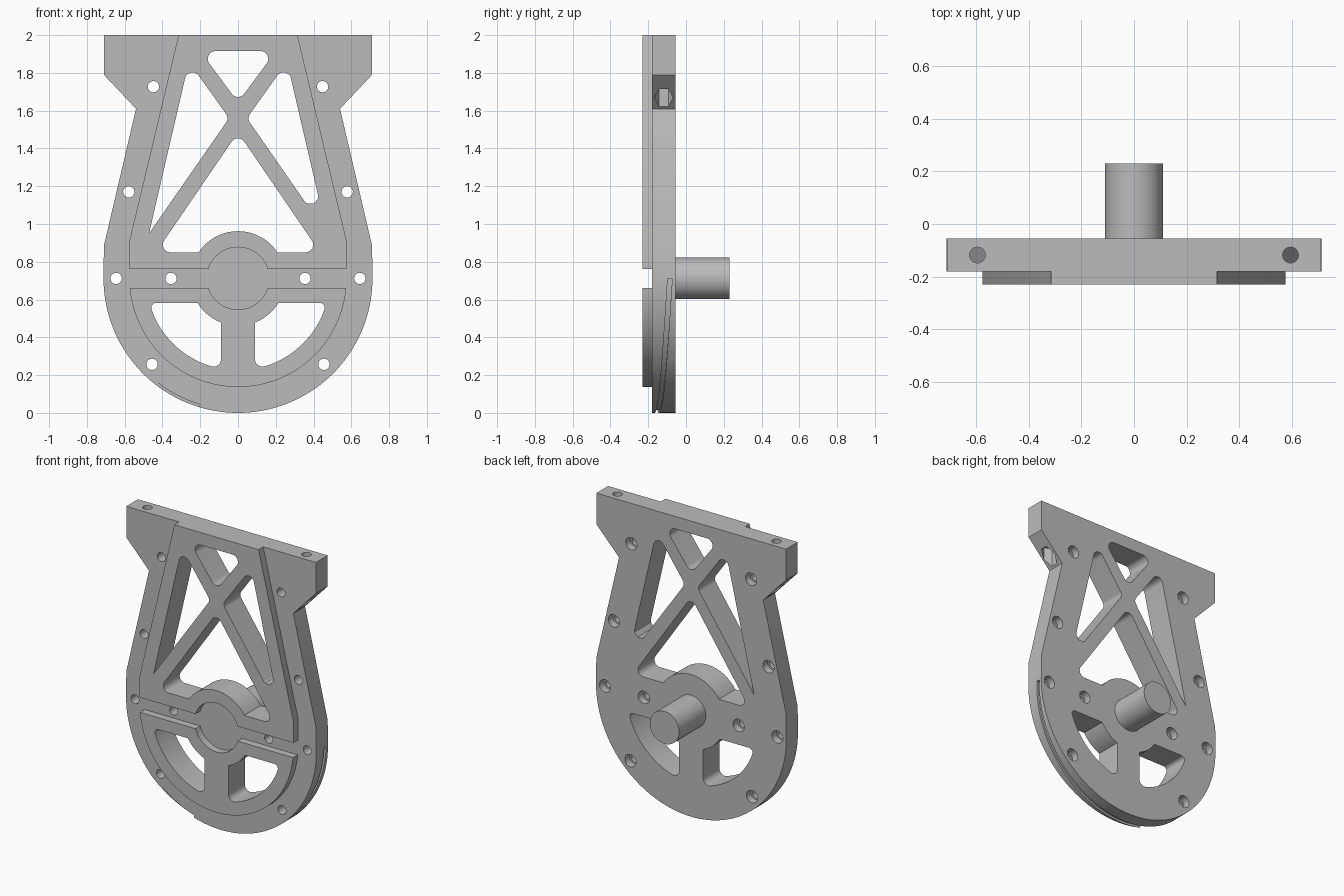
import bpy, bmesh, math
from mathutils import Vector

cube = bpy.data.objects.get("Cube")
if cube:
    bpy.data.objects.remove(cube, do_unlink=True)

CZ, R = 0.712, 0.712              # hub height and outer radius
BACK, FACE, FRONT = -0.055, -0.18, -0.23

grey = bpy.data.materials.new("plain grey")
grey.use_nodes = True
COLOUR = (0.5, 0.5, 0.5, 1)
grey.diffuse_color = COLOUR
grey.node_tree.nodes["Principled BSDF"].inputs["Base Color"].default_value = COLOUR


def arc(radius, start, end, steps, x=0, z=CZ):
    """Points along an arc, angles in degrees."""
    angles = [math.radians(start + (end - start) * i / steps) for i in range(steps + 1)]
    return [(x + radius * math.cos(a), z + radius * math.sin(a)) for a in angles]


def circle(x, z, radius, sides=32, turn=0):
    return arc(radius, turn, turn + 360, sides, x, z)[:-1]


def rounded(points, steps=8):
    """Fillet each corner that carries a radius as its third value."""
    out = []
    for i, p in enumerate(points):
        here = Vector(p[:2])
        if len(p) < 3:
            out.append(tuple(here))
            continue
        u = (Vector(points[i - 1][:2]) - here).normalized()
        v = (Vector(points[(i + 1) % len(points)][:2]) - here).normalized()
        half = u.angle(v) / 2
        centre = here + (u + v).normalized() * p[2] / math.sin(half)
        a = here + u * p[2] / math.tan(half) - centre
        b = here + v * p[2] / math.tan(half) - centre
        for k in range(steps + 1):
            out.append(tuple(centre + a.lerp(b, k / steps).normalized() * p[2]))
    return out


def mirror(points):
    return [(-p[0], *p[1:]) for p in points]


def loft(name, rings):
    """Closed solid through a list of equal rings."""
    bm = bmesh.new()
    rows = [[bm.verts.new(p) for p in ring] for ring in rings]
    n = len(rows[0])
    for lo, hi in zip(rows, rows[1:]):
        for i in range(n):
            j = (i + 1) % n
            bm.faces.new((lo[i], lo[j], hi[j], hi[i]))
    bm.faces.new(rows[0])
    bm.faces.new(rows[-1])
    bmesh.ops.recalc_face_normals(bm, faces=bm.faces)
    mesh = bpy.data.meshes.new(name)
    bm.to_mesh(mesh)
    bm.free()
    mesh.materials.append(grey)
    obj = bpy.data.objects.new(name, mesh)
    bpy.context.collection.objects.link(obj)
    return obj


def prism(name, points, y0, y1):
    return loft(name, [[(x, y, z) for x, z in points] for y in (y0, y1)])


def upright(name, points, z0, z1):
    return loft(name, [[(x, y, z) for x, y in points] for z in (z0, z1)])


def activate(obj):
    bpy.ops.object.select_all(action='DESELECT')
    obj.select_set(True)
    bpy.context.view_layer.objects.active = obj


def cut(targets, cutter):
    cutter.hide_render = True
    for obj in targets:
        activate(obj)
        mod = obj.modifiers.new("cut", 'BOOLEAN')
        mod.operation, mod.solver, mod.object = 'DIFFERENCE', 'EXACT', cutter
        bpy.ops.object.modifier_apply(modifier=mod.name)
    bpy.data.objects.remove(cutter, do_unlink=True)


# Base plate: flanged top, tapered sides, round bottom
side = [(0.71, 2), (0.71, 1.79), (0.54, 1.61), (0.71, 0.885)]
base = prism("base_plate", side + arc(R, 0, -180, 72) + mirror(side)[::-1], FACE, BACK)

# Raised front pad, split by a horizontal channel
SLOT, PAD = 0.05, 0.575
tilt = math.degrees(math.asin(SLOT / PAD))
hub = math.degrees(math.asin(SLOT / 0.165))
upper = prism("raised_pad_upper",
              [(0.315, 2), (PAD, 0.91), (PAD, CZ + SLOT)] + arc(0.165, hub, 180 - hub, 32)
              + [(-PAD, CZ + SLOT), (-PAD, 0.91), (-0.315, 2)], FRONT, FACE)
lower = prism("raised_pad_lower",
              arc(PAD, -tilt, tilt - 180, 64) + arc(0.165, hub - 180, -hub, 32), FRONT, FACE)
plates = [base, upper, lower]

# Shaft on the back
shaft = prism("shaft", circle(0, CZ, 0.11, 48), BACK, 0.23)

# Windows through plate and pad
truss = [(0.26, 1.858, 0.04), (0.047, 1.56, 0.04)]
lower_window = ([(0.09, 0.233, 0.04)] + arc(0.487, -73, -22, 16)
                + [(0.469, CZ - 0.13, 0.025)] + arc(0.25, -31.3, -68.9, 10))
windows = [
    [(-0.2, 1.915, 0.04), (0.2, 1.915, 0.04), (0, 1.645, 0.04)],
    truss + [(0.471, 0.95, 0.04)],
    mirror(truss) + [(-0.471, 0.95)],
    [(0, 1.485, 0.04), (0.434, 0.85, 0.04)] + arc(0.25, 33.5, 146.5, 28) + [(-0.434, 0.85, 0.04)],
    lower_window,
    mirror(lower_window),
]
for w in windows:
    cut(plates, prism("window_cutter", rounded(w), -0.4, 0.1))

# Bolt holes, counterbored from the back
for x, z in [(0.448, 1.727), (0.578, 1.17), (0.645, CZ), (0.355, CZ), (0.455, 0.257)]:
    for s in (-1, 1):
        cut([base], prism("bolt_cutter", circle(s * x, z, 0.03, 24), -0.4, 0.1))
        cut([base], prism("bore_cutter", circle(s * x, z, 0.042, 24), -0.105, 0.1))

# Vertical flange holes with hexagonal nut pockets below
for s in (-1, 1):
    cut([base], upright("flange_cutter", circle(s * 0.595, -0.118, 0.03, 24), 1.56, 2.1))
    cut([base], upright("nut_cutter", circle(s * 0.595, -0.118, 0.05, 6, 90), 1.58, 1.75))

# Spiral groove around the rounded rim
rings = []
for i in range(61):
    deg = 150 * i / 60
    a = math.radians(deg)
    y = -0.085 - 0.07 * deg / 90
    rings.append([(r * math.cos(a), y + d, CZ - r * math.sin(a))
                  for r, d in ((R - 0.015, -0.012), (R + 0.03, -0.012),
                               (R + 0.03, 0.012), (R - 0.015, 0.012))])
cut([base], loft("groove_cutter", rings))

for obj in plates + [shaft]:
    activate(obj)
    bpy.ops.object.shade_smooth_by_angle(angle=math.radians(30))
